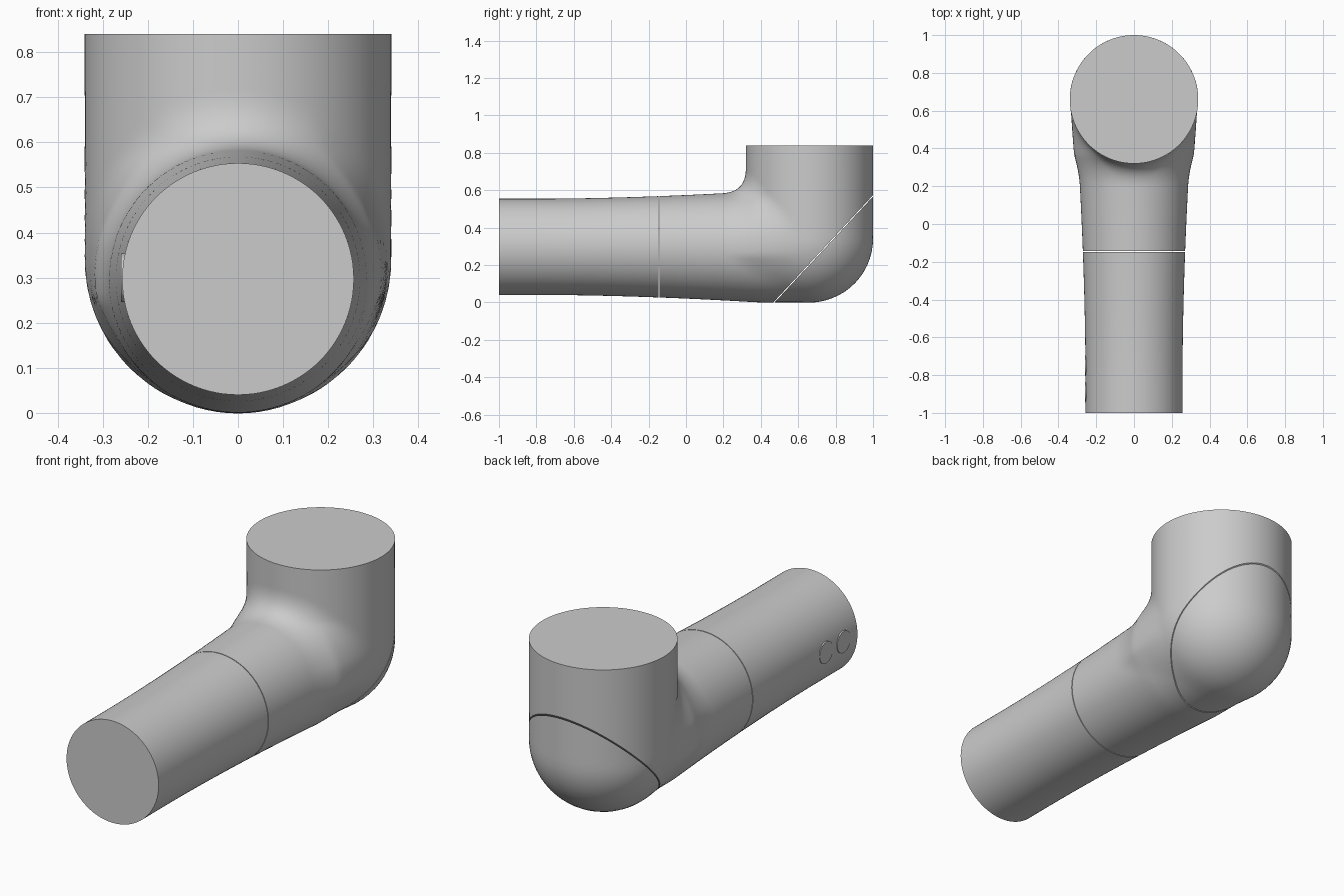
import bpy, bmesh
from math import sin, cos, pi, hypot, radians
from mathutils import Vector, Matrix

if "Cube" in bpy.data.objects:
    bpy.data.objects.remove(bpy.data.objects["Cube"])

SIDES = 96
TUBE_Z, SOCKET_Y, SOCKET_R = 0.297, 0.66, 0.34


def clamp(v):
    return max(0.0, min(1.0, v))


# Blended volume: flaring horizontal tube + upright round-bottomed socket
def distance(p):
    x, y, z = p
    socket = Vector((x, y - SOCKET_Y, min(0.0, z - SOCKET_R))).length - SOCKET_R
    r = min(0.297, 0.257 + 0.0295 * max(0.0, y + 0.8) ** 1.8)
    tube = Vector((x, max(0.0, y - SOCKET_Y), z - TUBE_Z)).length - r
    side = clamp(z / 0.25) * (1 - clamp((z - 0.38) / 0.2))
    k = 0.005 + clamp((SOCKET_Y - y) / 0.3) * clamp(z / 0.25) * (0.12 + 0.08 * side)
    h = max(0.0, k - abs(socket - tube)) / k
    return min(socket, tube) - h * h * k / 4


# Cross-section of the volume, found by bisection along rays in a plane
def section(centre, out):
    ring = []
    for i in range(SIDES):
        a = 2 * pi * i / SIDES
        ray = Vector((sin(a), 0, 0)) + out * cos(a)
        lo, hi = 0.0, 0.6
        for _ in range(22):
            mid = (lo + hi) / 2
            if distance(centre + ray * mid) < 0:
                lo = mid
            else:
                hi = mid
        ring.append(centre + ray * lo)
    return ring


# Section stations: straight tube, fan around the elbow, straight socket
stations = []
for i in range(20):
    stations.append((Vector((0, -1 + 1.16 * i / 20, TUBE_Z)), Vector((0, 0, -1))))
pivot = Vector((0, 0.16, 0.74))
for i in range(41):
    t = i / 40
    a = t * pi / 2
    out = Vector((0, sin(a), -cos(a)))
    stations.append((pivot + out * (0.443 + 0.057 * t + 0.07 * sin(2 * a)), out))
for z in (0.79, 0.84):
    stations.append((Vector((0, SOCKET_Y, z)), Vector((0, 1, 0))))

body = bmesh.new()
rings = [[body.verts.new(p) for p in section(*s)] for s in stations]
for a, b in zip(rings, rings[1:]):
    for i in range(SIDES):
        j = (i + 1) % SIDES
        body.faces.new((a[i], a[j], b[j], b[i]))
body.faces.new(rings[0])
body.faces.new(rings[-1])
bmesh.ops.recalc_face_normals(body, faces=body.faces)


def finish(bm, name):
    mesh = bpy.data.meshes.new(name)
    bm.to_mesh(mesh)
    bm.free()
    obj = bpy.data.objects.new(name, mesh)
    bpy.context.collection.objects.link(obj)
    bpy.ops.object.select_all(action='DESELECT')
    obj.select_set(True)
    bpy.context.view_layer.objects.active = obj
    bpy.ops.object.shade_smooth_by_angle(angle=radians(35))


# Keep the side each cut normal points to, leaving a thin seam gap
def part(name, cuts, gap=0.003):
    bm = body.copy()
    for point, normal in cuts:
        bmesh.ops.bisect_plane(bm, geom=bm.verts[:] + bm.edges[:] + bm.faces[:],
                               plane_co=point + normal * gap, plane_no=normal,
                               clear_inner=True)
        rim = [e for e in bm.edges if e.is_boundary]
        bmesh.ops.holes_fill(bm, edges=rim, sides=0)
    bmesh.ops.recalc_face_normals(bm, faces=bm.faces)
    finish(bm, name)


seam, along = Vector((0, -0.145, 0)), Vector((0, 1, 0))
corner, slant = Vector((0, 0.47, 0)), Vector((0, 0.57, -0.53)).normalized()
part("lower_tube", [(seam, -along)], 0.002)
part("elbow_socket", [(seam, along), (corner, -slant)], 0.002)
part("elbow_cap", [(corner, slant)])
body.free()

# Two flat round buttons on the left side of the tube
for n, y in enumerate((-0.75, -0.89)):
    bm = bmesh.new()
    bmesh.ops.create_cone(bm, cap_ends=True, segments=40, radius1=0.054,
                          radius2=0.054, depth=0.03,
                          matrix=Matrix.Translation((-0.244, y, 0.3))
                          @ Matrix.Rotation(pi / 2, 4, 'Y'))
    finish(bm, f"side_button_{n + 1}")
